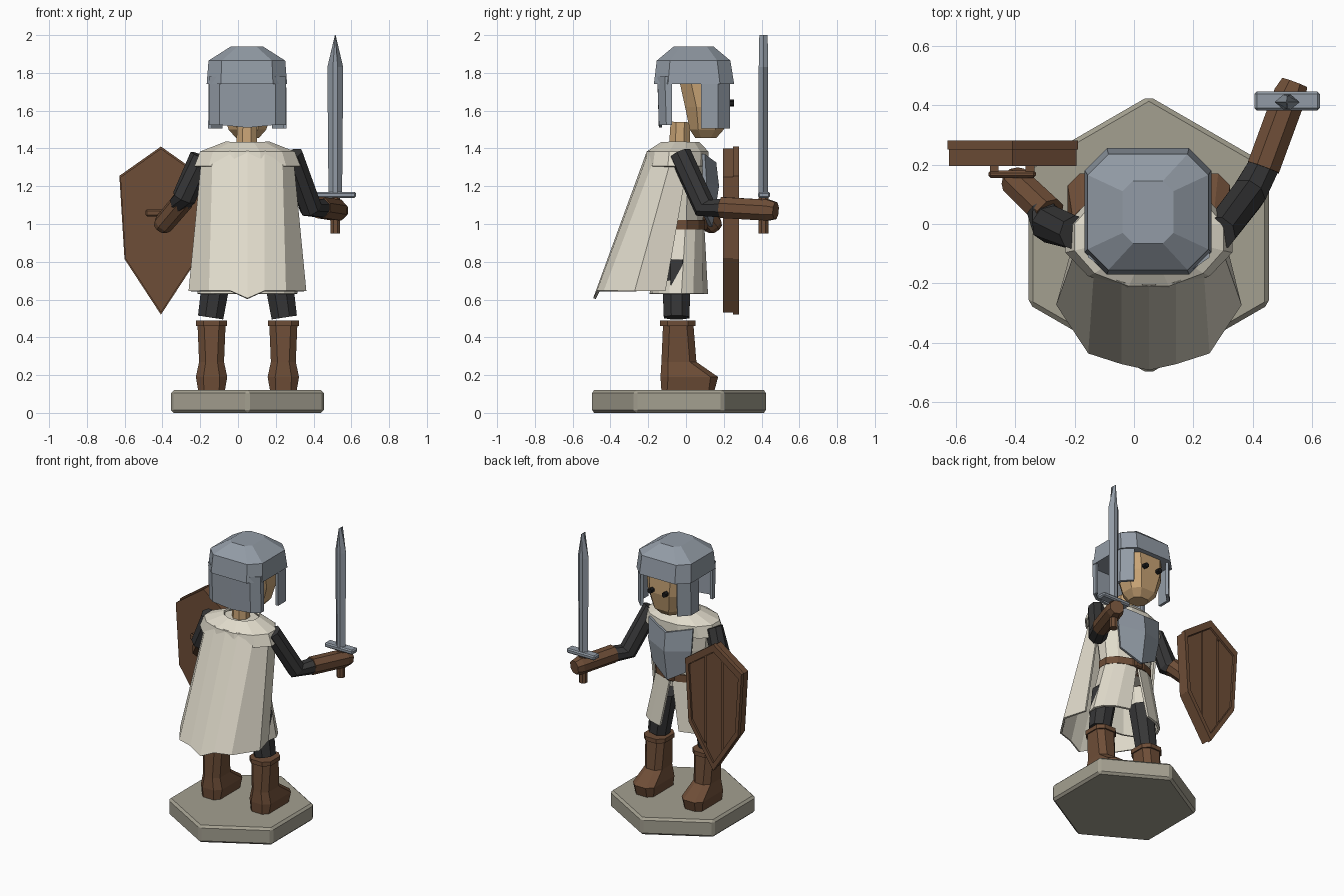
import bpy, bmesh, math
from mathutils import Vector

cube = bpy.data.objects.get("Cube")
if cube:
    bpy.data.objects.remove(cube, do_unlink=True)

CX = 0.05  # centre line of the figure


def material(name, r, g, b):
    m = bpy.data.materials.new(name)
    m.use_nodes = True
    m.diffuse_color = (r, g, b, 1)
    m.node_tree.nodes["Principled BSDF"].inputs["Base Color"].default_value = (r, g, b, 1)
    return m


CREAM = material("cream cloth", 0.75, 0.71, 0.6)
STEEL = material("steel", 0.29, 0.33, 0.38)
BROWN = material("brown leather", 0.155, 0.075, 0.038)
DARK = material("dark cloth", 0.037, 0.037, 0.038)
SKIN = material("skin", 0.58, 0.37, 0.18)
STONE = material("stone", 0.37, 0.35, 0.28)
BLACK = material("black", 0.01, 0.01, 0.01)


def finish(name, bm, mat, solid=0, bevel=0):
    bmesh.ops.recalc_face_normals(bm, faces=bm.faces[:])
    me = bpy.data.meshes.new(name)
    bm.to_mesh(me)
    bm.free()
    me.materials.append(mat)
    ob = bpy.data.objects.new(name, me)
    bpy.context.collection.objects.link(ob)
    if solid:
        mod = ob.modifiers.new("thickness", 'SOLIDIFY')
        mod.thickness, mod.offset = solid, 0
    if bevel:
        mod = ob.modifiers.new("bevel", 'BEVEL')
        mod.width, mod.segments = bevel, 1
    return ob


def loft(name, rows, mat, closed=True, caps=True, solid=0, bevel=0):
    """Skin rows of points that all have the same count."""
    bm = bmesh.new()
    rings = [[bm.verts.new(p) for p in row] for row in rows]
    n = len(rings[0])
    for a, b in zip(rings, rings[1:]):
        for i in range(n if closed else n - 1):
            j = (i + 1) % n
            bm.faces.new((a[i], a[j], b[j], b[i]))
    if closed and caps:
        bm.faces.new(rings[0])
        bm.faces.new(rings[-1])
    return finish(name, bm, mat, solid, bevel)


def rect_ring(cx, y0, y1, hx, c, z):
    """Rectangle with cut corners, lying flat at height z."""
    return [(cx + x, y, z) for x, y in (
        (hx, y0 + c), (hx, y1 - c), (hx - c, y1), (c - hx, y1),
        (-hx, y1 - c), (-hx, y0 + c), (c - hx, y0), (hx - c, y0))]


def oval(cy, rx, ry, z, n=12, gap=None):
    """Oval ring; with a gap it starts and ends at the +y side."""
    if gap is None:
        angles = [math.tau * (i + 0.5) / n for i in range(n)]
    else:
        angles = [gap + (math.tau - 2 * gap) * i / n for i in range(n + 1)]
    return [(CX + rx * math.sin(a), cy + ry * math.cos(a), z) for a in angles]


def tube(name, path, radii, mat, n=8):
    """Faceted limb along a path."""
    pts = [Vector(p) for p in path]
    rows = []
    for i, p in enumerate(pts):
        d = (pts[min(i + 1, len(pts) - 1)] - pts[max(i - 1, 0)]).normalized()
        q = d.to_track_quat('Z', 'Y')
        rows.append([p + q @ Vector((radii[i] * math.cos(t), radii[i] * math.sin(t), 0))
                     for t in (math.tau * (k + 0.5) / n for k in range(n))])
    return loft(name, rows, mat)


def box(name, x0, x1, y0, y1, z0, z1, mat, bevel=0):
    rows = [[(x0, y0, z), (x1, y0, z), (x1, y1, z), (x0, y1, z)] for z in (z0, z1)]
    return loft(name, rows, mat, bevel=bevel)


def mirror_x(points, side):
    return [(CX + side * x, y, z) for x, y, z in points]


# Hexagonal stand
hexagon = [(CX + 0.467 * math.sin(k * math.tau / 6), -0.037 + 0.467 * math.cos(k * math.tau / 6))
           for k in range(6)]
loft("stand", [[(x, y, z) for x, y in hexagon] for z in (0, 0.12)], STONE, bevel=0.015)

# Boots and legs
for side, label in ((1, "left"), (-1, "right")):
    bx = CX + side * 0.19
    loft(label + "_boot", [
        rect_ring(bx, -0.13, 0.15, 0.07, 0.03, 0.115),
        rect_ring(bx, -0.135, 0.17, 0.083, 0.04, 0.19),
        rect_ring(bx, -0.13, 0.055, 0.066, 0.035, 0.27),
        rect_ring(bx, -0.122, 0.04, 0.074, 0.035, 0.46)], BROWN)
    loft(label + "_boot_cuff", [rect_ring(bx, -0.137, 0.05, 0.082, 0.04, z)
                                for z in (0.46, 0.49)], BROWN)
    tube(label + "_leg", mirror_x([(0.195, -0.05, 0.505), (0.15, -0.05, 0.8)], side),
         (0.073, 0.085), DARK)

# Tunic with a slit at the front of the skirt
loft("skirt", [oval(-0.03, 0.18, 0.12, 0.99, 14, 0.02),
               oval(-0.035, 0.26, 0.15, 0.63, 14, 0.28)], CREAM, closed=False, solid=0.015)
loft("torso", [oval(-0.03, 0.18, 0.12, 0.97), oval(-0.03, 0.21, 0.14, 1.2),
               oval(-0.04, 0.22, 0.14, 1.37), oval(-0.04, 0.12, 0.1, 1.42)], CREAM)
loft("belt", [oval(-0.03, 0.195, 0.135, z) for z in (0.97, 1.02)], BROWN)
box("belt_buckle", CX - 0.03, CX + 0.03, 0.08, 0.115, 0.965, 1.025, BROWN, 0.008)
loft("collar", [oval(-0.03, 0.12, 0.1, 1.43), oval(-0.045, 0.255, 0.165, 1.38),
                oval(-0.05, 0.285, 0.17, 1.305)], CREAM, caps=False, solid=0.012)

# Cape hanging on the -y side, built from one half and mirrored
top_half = [(0.235, 0.01, 1.33), (0.235, -0.07, 1.37), (0.18, -0.15, 1.38), (0.09, -0.19, 1.385)]
low_half = [(0.26, -0.11, 0.645), (0.305, -0.27, 0.645), (0.2, -0.43, 0.645), (0.09, -0.465, 0.645)]


def cape_row(half, middle):
    return mirror_x(half, 1) + [middle] + mirror_x(half[::-1], -1)


loft("cape", [cape_row(top_half, (CX, -0.2, 1.385)), cape_row(low_half, (CX, -0.485, 0.605))],
     CREAM, closed=False, solid=0.014)

# Pointed chest plate folded along its middle
loft("chest_plate", [
    [(CX - 0.17, 0.09, 1.37), (CX, 0.15, 1.325), (CX + 0.17, 0.09, 1.37)],
    [(CX - 0.165, 0.1, 1.22), (CX, 0.165, 1.2), (CX + 0.165, 0.1, 1.22)],
    [(CX - 0.14, 0.09, 1.07), (CX, 0.13, 0.985), (CX + 0.14, 0.09, 1.07)]],
    STEEL, closed=False, solid=0.02)

# Arms
tube("left_sleeve", [(0.285, -0.03, 1.37), (0.385, 0.1, 1.085), (0.445, 0.21, 1.085)],
     (0.06, 0.062, 0.055), DARK)
tube("left_glove", [(0.435, 0.19, 1.087), (0.525, 0.435, 1.073), (0.54, 0.475, 1.07)],
     (0.06, 0.06, 0.048), BROWN)
tube("right_sleeve", [(-0.195, -0.03, 1.36), (-0.285, 0.0, 1.14), (-0.31, 0.05, 1.11)],
     (0.06, 0.065, 0.055), DARK)
tube("right_glove", [(-0.285, 0.035, 1.13), (-0.395, 0.14, 1.0), (-0.41, 0.155, 0.98)],
     (0.058, 0.055, 0.042), BROWN)

# Neck, head and eyes
tube("neck", [(CX - 0.003, -0.035, 1.4), (CX - 0.003, -0.03, 1.54)], (0.06, 0.056), SKIN)
loft("head", [rect_ring(CX, 0.05, 0.16, 0.06, 0.03, 1.455),
              rect_ring(CX, 0.02, 0.2, 0.1, 0.045, 1.5),
              rect_ring(CX, -0.005, 0.225, 0.135, 0.06, 1.62),
              rect_ring(CX, -0.04, 0.22, 0.145, 0.06, 1.78)], SKIN)
for side, label in ((1, "left"), (-1, "right")):
    tube(label + "_eye", mirror_x([(0.055, 0.215, 1.64), (0.055, 0.255, 1.64)], side),
         (0.018, 0.018), BLACK, 6)

# Helmet with neck guard and cheek guards
loft("helmet", [rect_ring(CX - 0.003, -0.17, 0.255, 0.213, 0.075, 1.74),
                rect_ring(CX - 0.003, -0.155, 0.235, 0.203, 0.07, 1.865),
                rect_ring(CX - 0.003, -0.065, 0.145, 0.085, 0.035, 1.94)], STEEL)
loft("neck_guard", [
    mirror_x([(hx, -0.075, z), (hx, y + 0.035, z), (hx - 0.05, y, z), (0, y, z - drop),
              (0.05 - hx, y, z), (-hx, y + 0.035, z), (-hx, -0.075, z)], 1)
    for hx, y, z, drop in ((0.196, -0.143, 1.78, 0), (0.195, -0.135, 1.525, 0.015))],
    STEEL, closed=False, solid=0.018)
for side, label in ((1, "left"), (-1, "right")):
    loft(label + "_cheek_guard", [
        mirror_x([(hx, 0.08, z), (hx, 0.165, z), (hx - 0.06, 0.225, z)], side)
        for hx, z in ((0.195, 1.76), (0.198, 1.505))], STEEL, closed=False, solid=0.02)

# Sword
SX, SY = 0.515, 0.41


def blade_row(hx, hy, z):
    return [(SX + hx, SY, z), (SX + hx * 0.3, SY + hy, z), (SX - hx * 0.3, SY + hy, z),
            (SX - hx, SY, z), (SX - hx * 0.3, SY - hy, z), (SX + hx * 0.3, SY - hy, z)]


loft("sword_blade", [blade_row(0.036, 0.025, 1.16), blade_row(0.042, 0.025, 1.83),
                     blade_row(0.002, 0.022, 2.0)], STEEL)
box("sword_guard", 0.405, 0.625, 0.382, 0.445, 1.138, 1.17, STEEL, 0.008)
tube("sword_grip", [(SX, SY, 0.95), (SX, SY, 1.14)], (0.028, 0.028), BROWN)

# Shield: backing, raised rim and three planks
SHX = -0.408


def shield_outline(s, y):
    half = ((0, 0.445), (0.22, 0.29), (0.193, -0.15), (0, -0.445))
    pts = list(half) + [(-x, z) for x, z in half[2:0:-1]]
    return [(SHX + x * s, y, 0.965 + z * s) for x, z in pts]


loft("shield_backing", [shield_outline(0.975, y) for y in (0.195, 0.255)], BROWN)
rim = [shield_outline(s, y) for s, y in ((1, 0.25), (1, 0.28), (0.88, 0.28), (0.88, 0.25))]
loft("shield_rim", rim + rim[:1], BROWN, caps=False)
for k in (-1, 0, 1):
    bm = bmesh.new()
    rings = [[bm.verts.new(p) for p in shield_outline(0.87, y)] for y in (0.25, 0.268)]
    bm.faces.new(rings[0])
    bm.faces.new(rings[1])
    for i in range(6):
        j = (i + 1) % 6
        bm.faces.new((rings[0][i], rings[0][j], rings[1][j], rings[1][i]))
    for d in (-1, 1):
        bmesh.ops.bisect_plane(bm, geom=bm.verts[:] + bm.edges[:] + bm.faces[:],
                               plane_co=(SHX + k * 0.13 + d * 0.059, 0, 0),
                               plane_no=(d, 0, 0), clear_outer=True)
    finish("shield_plank_" + str(k + 2), bm, BROWN)

# Shield handle
box("shield_handle", -0.49, -0.33, 0.155, 0.18, 1.04, 1.078, BROWN, 0.008)
for x in (-0.47, -0.35):
    box("shield_handle_post", x - 0.015, x + 0.015, 0.17, 0.2, 1.045, 1.073, BROWN)
